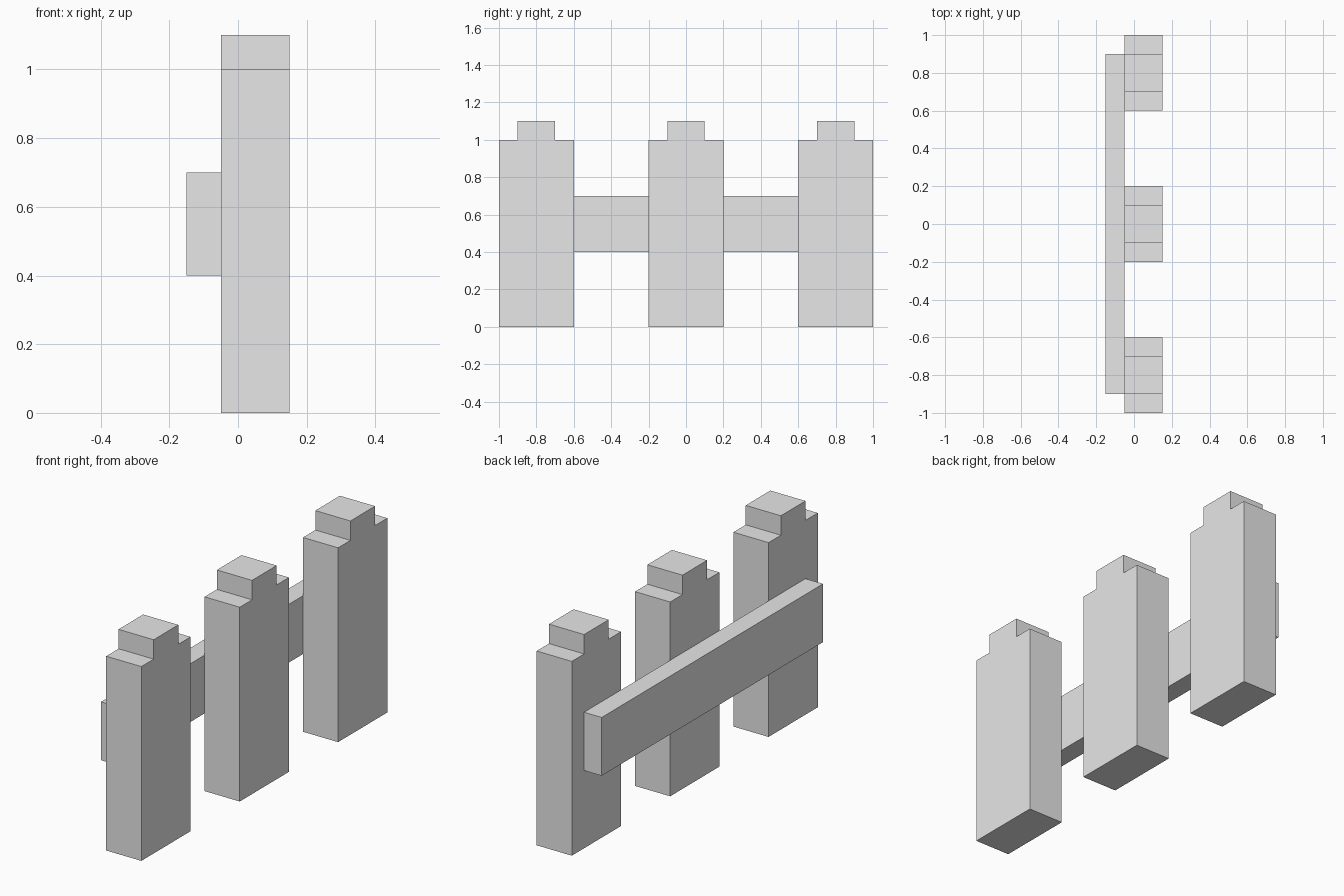
import bpy
import bmesh

old = bpy.data.objects.get("Cube")
if old:
    bpy.data.objects.remove(old, do_unlink=True)

# Single plain material
grey = bpy.data.materials.new("light grey")
grey.use_nodes = True
colour = (0.8, 0.8, 0.8, 1)
grey.diffuse_color = colour
grey.node_tree.nodes["Principled BSDF"].inputs["Base Color"].default_value = colour


def extrude_profile(name, profile, x_min, x_max):
    """Extrude a closed (y, z) outline along x into a solid."""
    bm = bmesh.new()
    face = bm.faces.new([bm.verts.new((x_min, y, z)) for y, z in profile])
    grown = bmesh.ops.extrude_face_region(bm, geom=[face])["geom"]
    verts = [v for v in grown if isinstance(v, bmesh.types.BMVert)]
    bmesh.ops.translate(bm, vec=(x_max - x_min, 0, 0), verts=verts)
    bmesh.ops.recalc_face_normals(bm, faces=bm.faces)
    mesh = bpy.data.meshes.new(name)
    bm.to_mesh(mesh)
    bm.free()
    mesh.materials.append(grey)
    obj = bpy.data.objects.new(name, mesh)
    bpy.context.collection.objects.link(obj)
    return obj


# Pickets with a stepped top
half = [(0.2, 0), (0.2, 1), (0.1, 1), (0.1, 1.1)]
outline = half + [(-y, z) for y, z in reversed(half)]
for label, y in (("front", -0.8), ("middle", 0), ("back", 0.8)):
    picket = extrude_profile(label + "_picket", outline, -0.05, 0.15)
    picket.location.y = y

# Rail joining the pickets on their right side
extrude_profile("rail", [(-0.9, 0.4), (0.9, 0.4), (0.9, 0.7), (-0.9, 0.7)], -0.15, -0.05)
